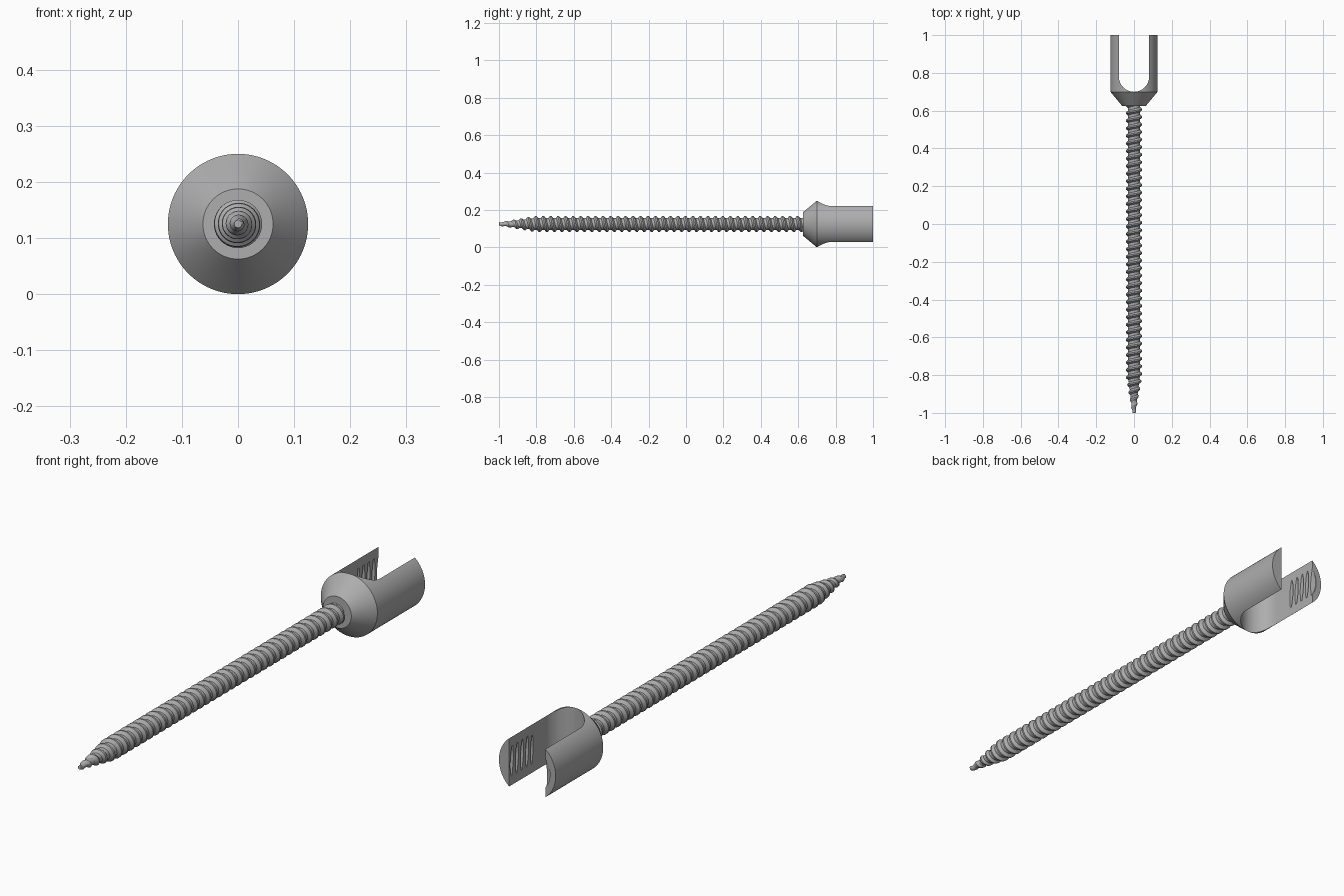
import bpy, bmesh, math
from mathutils import Vector

if "Cube" in bpy.data.objects:
    bpy.data.objects.remove(bpy.data.objects["Cube"])

AXIS_Z = 0.125      # height of the long axis
HEAD_R = 0.125
SLOT_R = 0.08

steel = bpy.data.materials.new("grey_steel")
steel.use_nodes = True
steel.diffuse_color = (0.42, 0.42, 0.42, 1)
steel.node_tree.nodes["Principled BSDF"].inputs["Base Color"].default_value = (0.42, 0.42, 0.42, 1)


def make_object(name, bm):
    bmesh.ops.recalc_face_normals(bm, faces=bm.faces)
    mesh = bpy.data.meshes.new(name)
    bm.to_mesh(mesh)
    bm.free()
    mesh.materials.append(steel)
    obj = bpy.data.objects.new(name, mesh)
    bpy.context.collection.objects.link(obj)
    return obj


def activate(obj):
    bpy.ops.object.select_all(action='DESELECT')
    obj.select_set(True)
    bpy.context.view_layer.objects.active = obj


def lathe(name, profile, segments=96):
    """Closed solid turned about the long axis from (radius, y) points."""
    bm = bmesh.new()
    verts = [bm.verts.new((r, y, AXIS_Z)) for r, y in profile]
    edges = [bm.edges.new(pair) for pair in zip(verts, verts[1:])]
    bmesh.ops.spin(bm, geom=verts + edges, cent=(0, 0, AXIS_Z), axis=(0, 1, 0),
                   angle=math.tau, steps=segments, use_merge=True)
    bmesh.ops.remove_doubles(bm, verts=bm.verts, dist=1e-5)
    return make_object(name, bm)


def threaded_rod(name, y0, y1, pitch, core, crest, taper=None, segments=40):
    """Closed rod with a right-handed helical thread; taper scales radius along y."""
    tooth = [(0.0, core), (0.35, core), (0.58, crest), (0.76, crest)]
    turns = math.ceil((y1 - y0) / pitch) + 2
    bm = bmesh.new()
    columns = []
    for a in range(segments):
        angle = math.tau * a / segments
        column = []
        for t in range(turns):
            for offset, radius in tooth:
                y = y0 + pitch * (t - 1 + offset + a / segments)
                clamped = min(max(y, y0), y1)
                r = core if clamped != y else radius
                r *= taper(clamped) if taper else 1
                column.append(bm.verts.new((r * math.cos(angle + math.pi), clamped,
                                            AXIS_Z + r * math.sin(angle))))
        columns.append(column)
    step = len(tooth)
    for a in range(segments):
        left, right = columns[a], columns[(a + 1) % segments]
        shift = step if a == segments - 1 else 0
        for q in range(len(left) - 1 - shift):
            bm.faces.new((left[q], left[q + 1], right[q + 1 + shift], right[q + shift]))
    bmesh.ops.remove_doubles(bm, verts=bm.verts, dist=1e-6)
    loose = [v for v in bm.verts if not v.link_faces]
    bmesh.ops.delete(bm, geom=loose, context='VERTS')
    bmesh.ops.holes_fill(bm, edges=[e for e in bm.edges if e.is_boundary], sides=0)
    return make_object(name, bm)


def slot_cutter():
    """Round-bottomed slot, running right through the head vertically."""
    bm = bmesh.new()
    points = [(SLOT_R, 1.1), (-SLOT_R, 1.1)]
    for i in range(33):
        angle = math.pi + math.pi * i / 32
        points.append((SLOT_R * math.cos(angle), 0.78 + SLOT_R * math.sin(angle)))
    face = bm.faces.new([bm.verts.new((x, y, -0.1)) for x, y in points])
    top = bmesh.ops.extrude_face_region(bm, geom=[face])
    bmesh.ops.translate(bm, vec=Vector((0, 0, 0.5)),
                        verts=[g for g in top["geom"] if isinstance(g, bmesh.types.BMVert)])
    return make_object("slot_cutter", bm)


def cut(target, cutter):
    cutter.hide_render = True
    mod = target.modifiers.new("cut", 'BOOLEAN')
    mod.operation = 'DIFFERENCE'
    mod.solver = 'EXACT'
    mod.object = cutter
    activate(target)
    bpy.ops.object.modifier_apply(modifier=mod.name)
    bpy.data.objects.remove(cutter)


# Forked head: cone and cylinder, slotted, with threaded inner walls
head = lathe("forked_head", [(0, 0.625), (0.0625, 0.625), (HEAD_R, 0.70), (HEAD_R, 1.0), (0, 1.0)])
cut(head, slot_cutter())
cut(head, threaded_rod("inner_thread_cutter", 0.85, 1.02, 0.032, 0.077, 0.1, segments=64))

# Threaded shaft narrowing to the tip
shaft = threaded_rod("threaded_shaft", -1.0, 0.64, 0.04, 0.031, 0.043,
                     taper=lambda y: 0.22 + 0.78 * min(1, (y + 1) / 0.19))

for part in (head, shaft):
    activate(part)
    bpy.ops.object.shade_smooth_by_angle(angle=math.radians(30))
